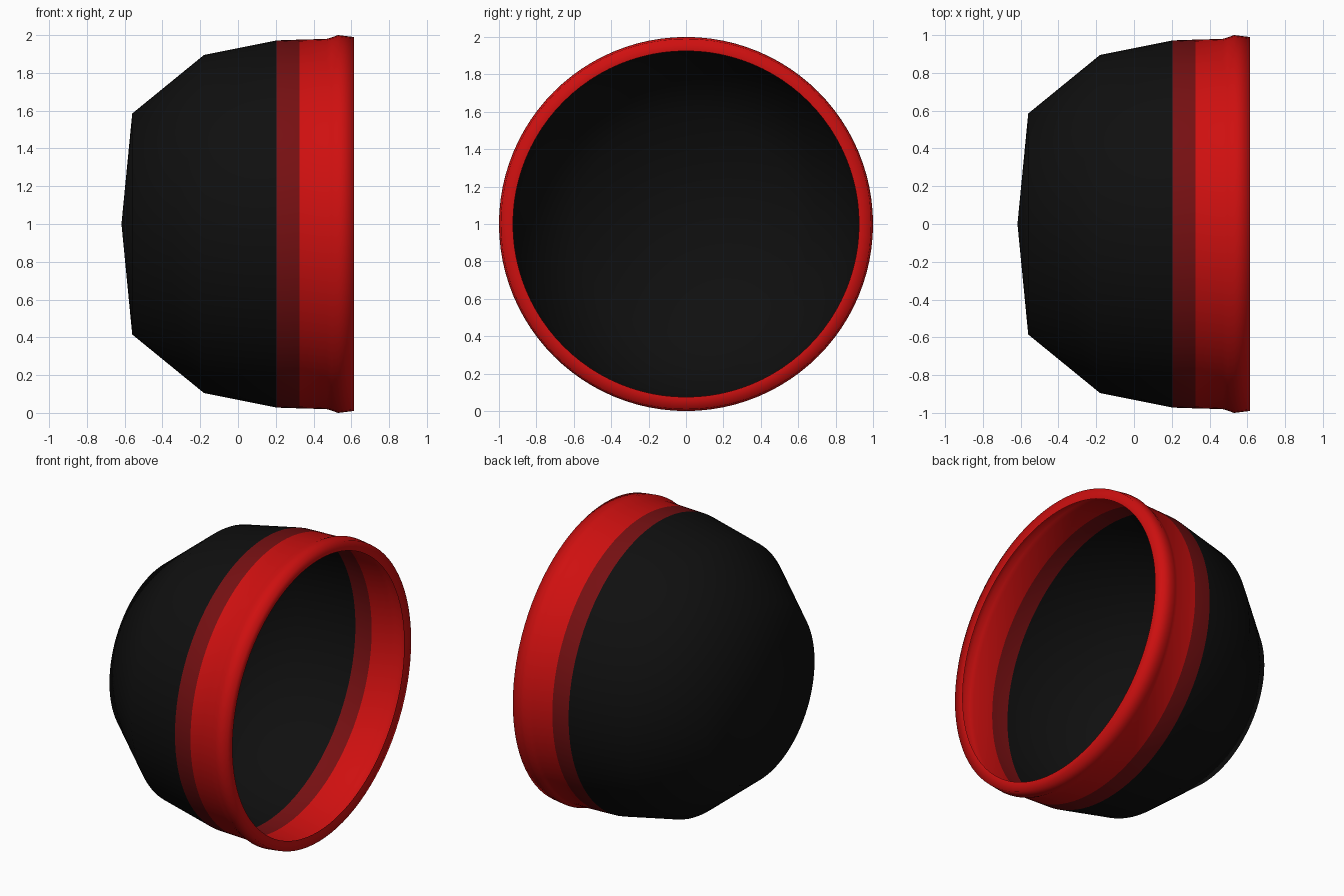
import bpy, bmesh, math

if "Cube" in bpy.data.objects:
    bpy.data.objects.remove(bpy.data.objects["Cube"])

SEGMENTS = 96

def material(name, rgb):
    m = bpy.data.materials.new(name)
    m.diffuse_color = (*rgb, 1)
    m.use_nodes = True
    m.node_tree.nodes["Principled BSDF"].inputs["Base Color"].default_value = m.diffuse_color
    return m

black = material("black", (0.0048, 0.0048, 0.0048))
dark_red = material("dark red", (0.18, 0.005, 0.006))
red = material("red", (0.62, 0.005, 0.005))

# Profile as (x, radius): closed back, faceted bowl, band, flared rim, inward lip
profile = [(-0.617, 0), (-0.56, 0.585), (-0.18, 0.895), (0.205, 0.972),
           (0.325, 0.976), (0.47, 0.98), (0.495, 0.988), (0.53, 1.0),
           (0.613, 0.99), (0.606, 0.925)]

bm = bmesh.new()
tip = bm.verts.new((profile[0][0], 0, 1))
rings = []
for x, r in profile[1:]:
    rings.append([bm.verts.new((x, r * math.cos(a), 1 + r * math.sin(a)))
                  for a in (math.tau * i / SEGMENTS for i in range(SEGMENTS))])

# Back cap, then the walls ring by ring
for i in range(SEGMENTS):
    j = (i + 1) % SEGMENTS
    bm.faces.new((tip, rings[0][j], rings[0][i]))
    for a, b in zip(rings, rings[1:]):
        bm.faces.new((a[i], a[j], b[j], b[i]))
bm.normal_update()

# Colour by position along the axis: bowl, stripe, rim
for f in bm.faces:
    x = f.calc_center_median().x
    f.material_index = 0 if x < 0.205 else 1 if x < 0.325 else 2
    f.smooth = True

mesh = bpy.data.meshes.new("cup_shell")
bm.to_mesh(mesh)
bm.free()
for m in (black, dark_red, red):
    mesh.materials.append(m)
shell = bpy.data.objects.new("cup_shell", mesh)
bpy.context.collection.objects.link(shell)
